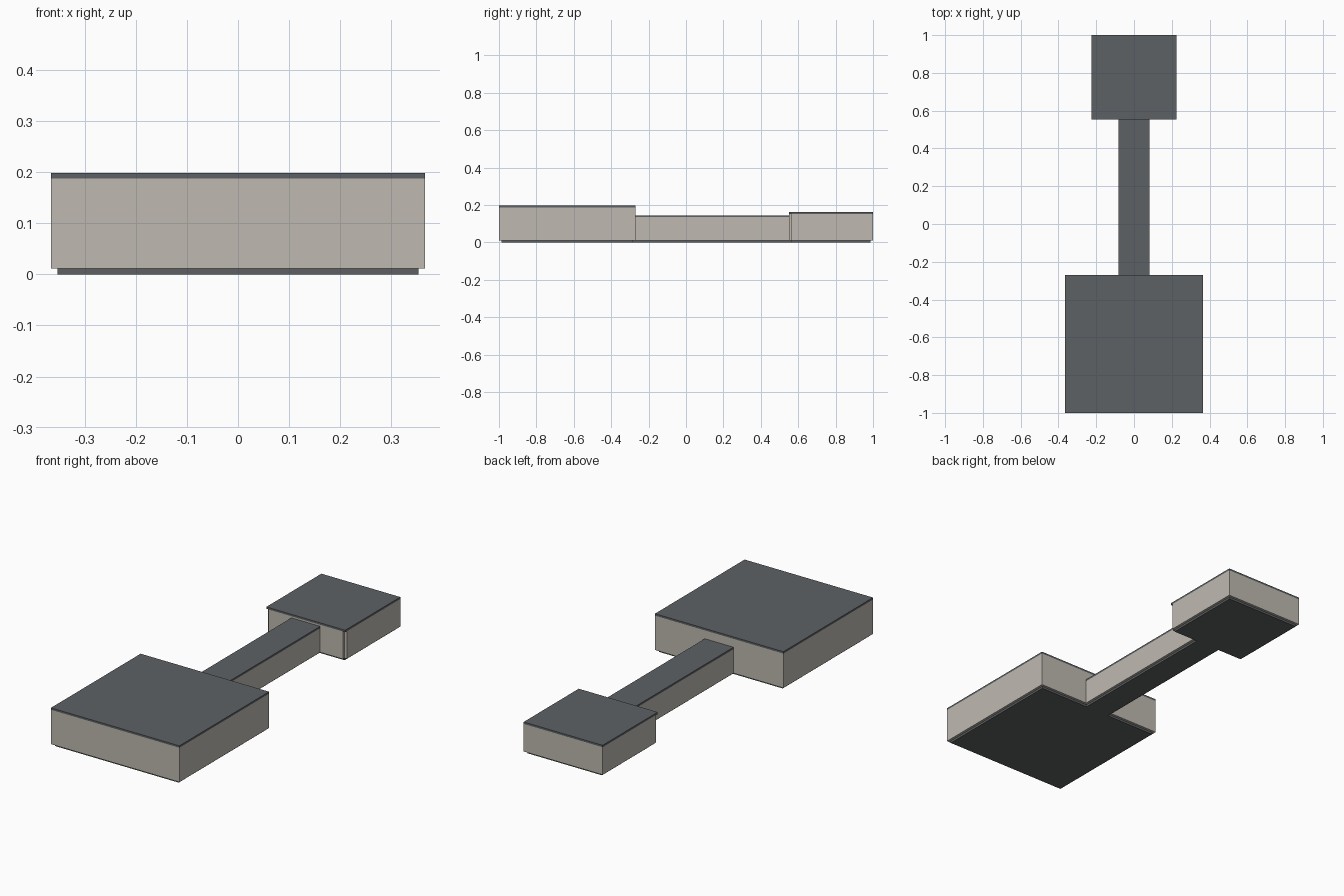
import bpy
import bmesh
from mathutils import Matrix, Vector

cube = bpy.data.objects.get("Cube")
if cube:
    bpy.data.objects.remove(cube, do_unlink=True)


def material(name, rgb):
    mat = bpy.data.materials.new(name)
    mat.use_nodes = True
    mat.diffuse_color = (*rgb, 1)
    mat.node_tree.nodes["Principled BSDF"].inputs["Base Color"].default_value = (*rgb, 1)
    return mat


WALL = material("warm grey wall", (0.52, 0.49, 0.44))
ROOF = material("slate roof", (0.11, 0.12, 0.13))
BASE = material("dark grey plinth", (0.11, 0.115, 0.12))


def box(name, half_width, y0, y1, z0, z1, mat):
    """Flat-sided box centred on x = 0."""
    bm = bmesh.new()
    size = Vector((2 * half_width, y1 - y0, z1 - z0))
    centre = Vector((0, (y0 + y1) / 2, (z0 + z1) / 2))
    bmesh.ops.create_cube(bm, size=1, matrix=Matrix.Translation(centre) @ Matrix.Diagonal(size).to_4x4())
    mesh = bpy.data.meshes.new(name)
    bm.to_mesh(mesh)
    bm.free()
    mesh.materials.append(mat)
    obj = bpy.data.objects.new(name, mesh)
    bpy.context.collection.objects.link(obj)


FLOOR, SLAB, INSET = 0.011, 0.01, 0.013
HALL_BACK, ANNEX_FRONT = -0.27, 0.552

# Main hall, connecting corridor and rear annex: plinth, walls and roof
sections = [
    ("main_hall", 0.366, -1, HALL_BACK, 0.198),
    ("corridor", 0.082, HALL_BACK, ANNEX_FRONT, 0.145),
    ("annex", 0.225, ANNEX_FRONT, 1, 0.163),
]
for name, half, y0, y1, top in sections:
    joined = name == "corridor"
    end = -INSET if joined else INSET
    box(name + "_plinth", half - INSET, y0 + end, y1 - end, 0, FLOOR, BASE)
    wall_start = y0 + INSET if name == "annex" else y0
    box(name + "_walls", half, wall_start, y1, FLOOR, top - SLAB, WALL)
    box(name + "_roof", half, y0, y1, top - SLAB, top, ROOF)

# Slightly narrower front wall under the annex roof edge
box("annex_front_wall", 0.225 - INSET, ANNEX_FRONT, ANNEX_FRONT + INSET, FLOOR, 0.163 - SLAB, WALL)
